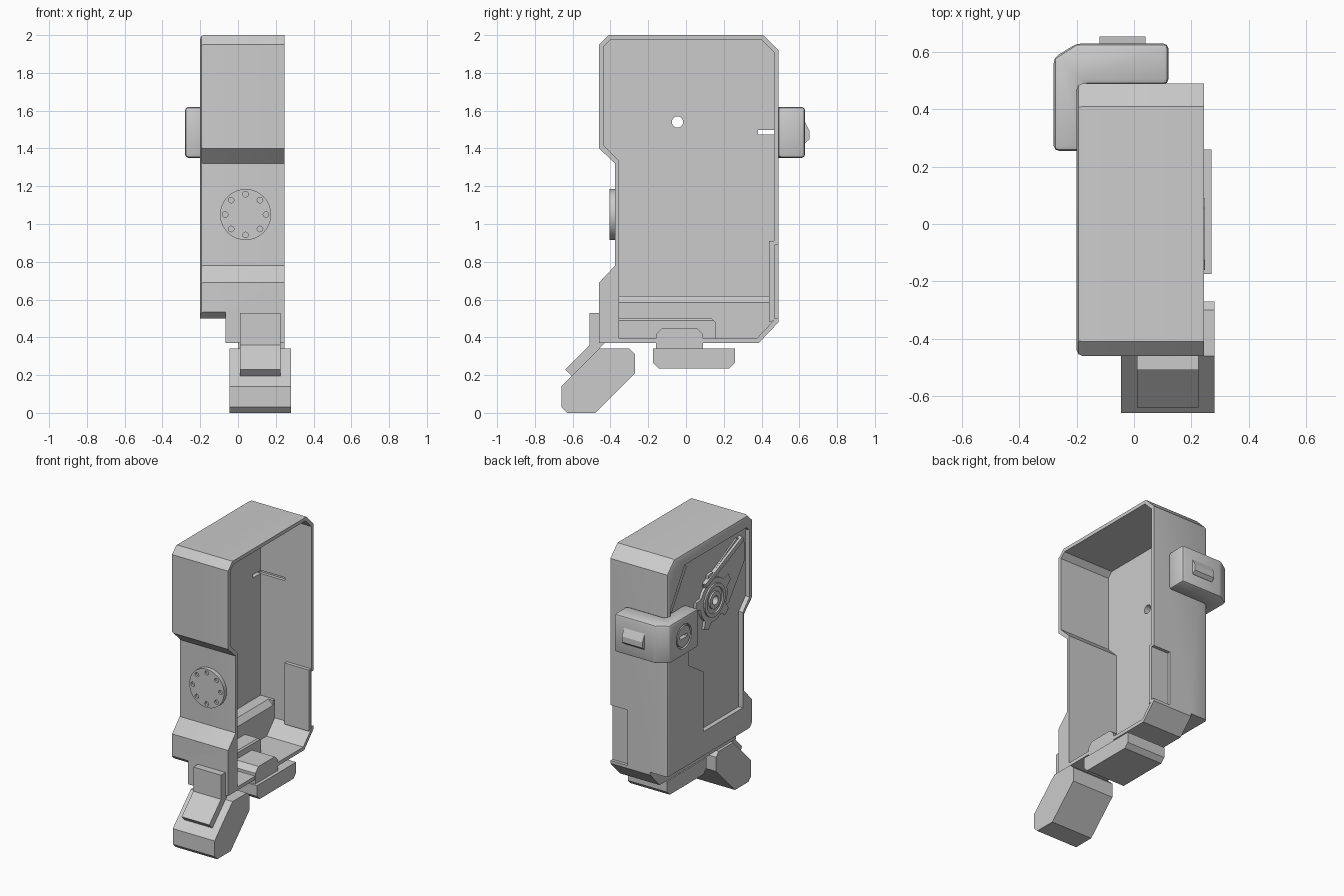
import bpy, bmesh
from math import sin, cos, pi

cube = bpy.data.objects.get("Cube")
if cube:
    bpy.data.objects.remove(cube, do_unlink=True)

grey = bpy.data.materials.new("plain_grey")
grey.use_nodes = True
grey.diffuse_color = (0.6, 0.6, 0.6, 1)
grey.node_tree.nodes["Principled BSDF"].inputs["Base Color"].default_value = (0.6, 0.6, 0.6, 1)

AXES = {"x": lambda a, b, d: (d, a, b),
        "y": lambda a, b, d: (a, d, b),
        "z": lambda a, b, d: (a, b, d)}


def prism(name, axis, pts, lo, hi, bevel_low=0.0):
    """Extrude a 2D outline along an axis, optionally rounding the low rim."""
    bm = bmesh.new()
    low = [bm.verts.new(AXES[axis](a, b, lo)) for a, b in pts]
    high = [bm.verts.new(AXES[axis](a, b, hi)) for a, b in pts]
    bm.faces.new(low)
    bm.faces.new(high)
    n = len(pts)
    for i in range(n):
        j = (i + 1) % n
        bm.faces.new((low[i], low[j], high[j], high[i]))
    bmesh.ops.recalc_face_normals(bm, faces=bm.faces)
    if bevel_low:
        rim = [e for e in bm.edges if all(v in low for v in e.verts)]
        bmesh.ops.bevel(bm, geom=rim, offset=bevel_low, segments=2,
                        profile=0.5, affect="EDGES")
    mesh = bpy.data.meshes.new(name)
    bm.to_mesh(mesh)
    bm.free()
    mesh.materials.append(grey)
    obj = bpy.data.objects.new(name, mesh)
    bpy.context.collection.objects.link(obj)
    return obj


def box(name, x, y, z):
    return prism(name, "z", [(x[0], y[0]), (x[1], y[0]), (x[1], y[1]), (x[0], y[1])], *z)


def circle(a, b, r, n=32):
    return [(a + r * cos(2 * pi * i / n), b + r * sin(2 * pi * i / n)) for i in range(n)]


def apply_mod(obj, mod):
    bpy.context.view_layer.objects.active = obj
    bpy.ops.object.modifier_apply(modifier=mod.name)


def cut(obj, *cutters):
    for c in cutters:
        mod = obj.modifiers.new("cut", "BOOLEAN")
        mod.operation, mod.solver, mod.object = "DIFFERENCE", "EXACT", c
        apply_mod(obj, mod)
        bpy.data.objects.remove(c, do_unlink=True)


def bevel(obj, width, segments=1):
    mod = obj.modifiers.new("bevel", "BEVEL")
    mod.width, mod.segments = width, segments
    apply_mod(obj, mod)


# Open shell: outer body, hollowed from the open side
outer = [(-.46, 1.95), (-.41, 2), (.41, 2), (.49, 1.92), (.49, .48), (.385, .37),
         (-.46, .37), (-.46, .69), (-.375, .78), (-.375, 1.32), (-.46, 1.40)]
upper = [(-.435, 1.415), (-.435, 1.94), (-.4, 1.975), (.4, 1.975), (.465, 1.91)]
shell = prism("shell", "x", outer, -.2, .245, bevel_low=.02)
cut(shell,
    prism("deep_cavity", "x", upper + [(.465, .62), (-.355, .62), (-.355, 1.335)], -.15, .4),
    prism("floor_cavity", "x", [(-.355, .7), (.465, .7), (.465, .49), (.375, .395),
                                (-.355, .395)], -.04, .4),
    prism("ledge_chamfer", "y", [(-.085, .63), (-.03, .63), (-.03, .575)], -.355, .445),
    prism("underside_step", "x", [(-.6, .3), (.6, .3), (.6, .5), (-.42, .5),
                                  (-.46, .535), (-.6, .66)], -.3, -.065))

# Sunken panel on the closed side
panel = [(-.345, .67), (.09, .67), (.09, 1.09), (.26, 1.2), (.26, 1.4), (.46, 1.55),
         (.46, 1.66), (.3, 1.92), (-.39, 1.92), (-.42, 1.89), (-.42, 1.42), (-.345, 1.34)]
cut(shell, prism("panel_recess", "x", panel, -.3, -.168))

# Axle hole, strap slot and rear latch recess
HY, HZ = -.045, 1.54
SLOT_Y, SLOT_Z = (.38, .465), (1.475, 1.497)
cut(shell,
    prism("axle_hole", "x", circle(HY, HZ, .03), -.3, 0),
    box("slot_side", (-.3, -.1), SLOT_Y, SLOT_Z),
    box("slot_back", (-.16, .04), (.44, .487), SLOT_Z),
    box("latch_recess", (.11, .4), (.468, .6), (.5, .89)))
prism("latch_backing", "x", [(.44, .91), (.468, .91), (.468, .49), (.44, .48)], .055, .243)

# Swivel mount on the closed side: arm, lugged plate, ring and hub
parts = [
    prism("swivel_arm", "x", [(.06, 1.68), (-.31, 1.87), (-.37, 1.85), (-.395, 1.81),
                              (-.395, 1.68), (-.22, 1.45), (-.05, 1.42)], -.178, -.16),
    prism("lugged_plate", "x",
          [(HY + r * cos(t), HZ + r * sin(t))
           for i in range(50) for t in [2 * pi * i / 50]
           for r in [.2 if i % 10 < 3 else .15]], -.186, -.16),
    prism("swivel_hub", "x", circle(HY, HZ, .06), -.198, -.16)]
for part in parts:
    cut(part, prism("bore", "x", circle(HY, HZ, .03), -.3, 0))
ring = prism("swivel_ring", "x", circle(HY, HZ, .115), -.197, -.18)
cut(ring, prism("ring_bore", "x", circle(HY, HZ, .09), -.3, 0))
prism("arm_rib", "x", [(.05, 1.66), (.06, 1.69), (-.35, 1.87), (-.37, 1.84)], -.195, -.165)
prism("corner_rib", "x", [(.27, 1.9), (.3, 1.92), (.46, 1.66), (.44, 1.63)], -.195, -.165)

# Pod wrapped around the rear corner
pod = prism("corner_pod", "z", [(-.28, .255), (-.168, .255), (-.168, .487), (.12, .487),
                                (.12, .63), (-.2, .63), (-.28, .58)], 1.35, 1.62)
bevel(pod, .018, 2)
DY, DZ = .422, 1.486
cut(pod, prism("dial_seat", "x", circle(DY, DZ, .085), -.4, -.262),
    box("pod_slot", (-.4, -.1), SLOT_Y, SLOT_Z))
dial = prism("dial", "x", circle(DY, DZ, .073), -.279, -.26)
cut(dial, box("dial_slot", (-.4, -.1), SLOT_Y, SLOT_Z))
prism("pod_button", "x", [(.62, 1.43), (.632, 1.43), (.655, 1.45), (.655, 1.49),
                          (.63, 1.54), (.62, 1.54)], -.12, .04)

# Round cover with bolt holes on the front
cover = prism("front_cover", "y", circle(.04, 1.05, .135, 48), -.405, -.37)
cut(cover, *[prism("bolt_hole", "y", circle(a, b, .015, 12), -.5, -.39)
             for a, b in circle(.04, 1.05, .108, 8)])

# Blocks on the inner floor and the pad below it
block = prism("floor_block", "x", [(-.356, .39), (-.356, .5), (.135, .5), (.155, .48),
                                   (.155, .39)], -.045, .07)
cut(block, prism("block_chamfer", "y", [(.05, .51), (.08, .51), (.08, .48)], -.5, .3))
prism("pad_mount", "x", [(-.16, .33), (-.16, .415), (-.125, .45), (.055, .45),
                         (.09, .415), (.09, .33)], 0, .247)
prism("bottom_pad", "x", [(-.175, .34), (.26, .34), (.26, .265), (.23, .235),
                          (-.145, .235), (-.175, .265)], -.035, .27)

# Angled foot and its bent cover plate
prism("foot", "x", [(-.66, .14), (-.46, .34), (-.3, .34), (-.27, .31), (-.27, .21),
                    (-.475, .005), (-.48, 0), (-.63, 0), (-.66, .03)], -.045, .28)
prism("foot_plate", "x", [(-.51, .53), (-.455, .53), (-.455, .37), (-.43, .37),
                          (-.605, .195), (-.64, .23), (-.51, .36)], .01, .225)

# Smooth rounded surfaces, keep hard edges crisp
for obj in bpy.context.scene.objects:
    obj.select_set(obj.type == "MESH")
bpy.ops.object.shade_smooth_by_angle(angle=pi / 7)
bpy.ops.object.select_all(action="DESELECT")
